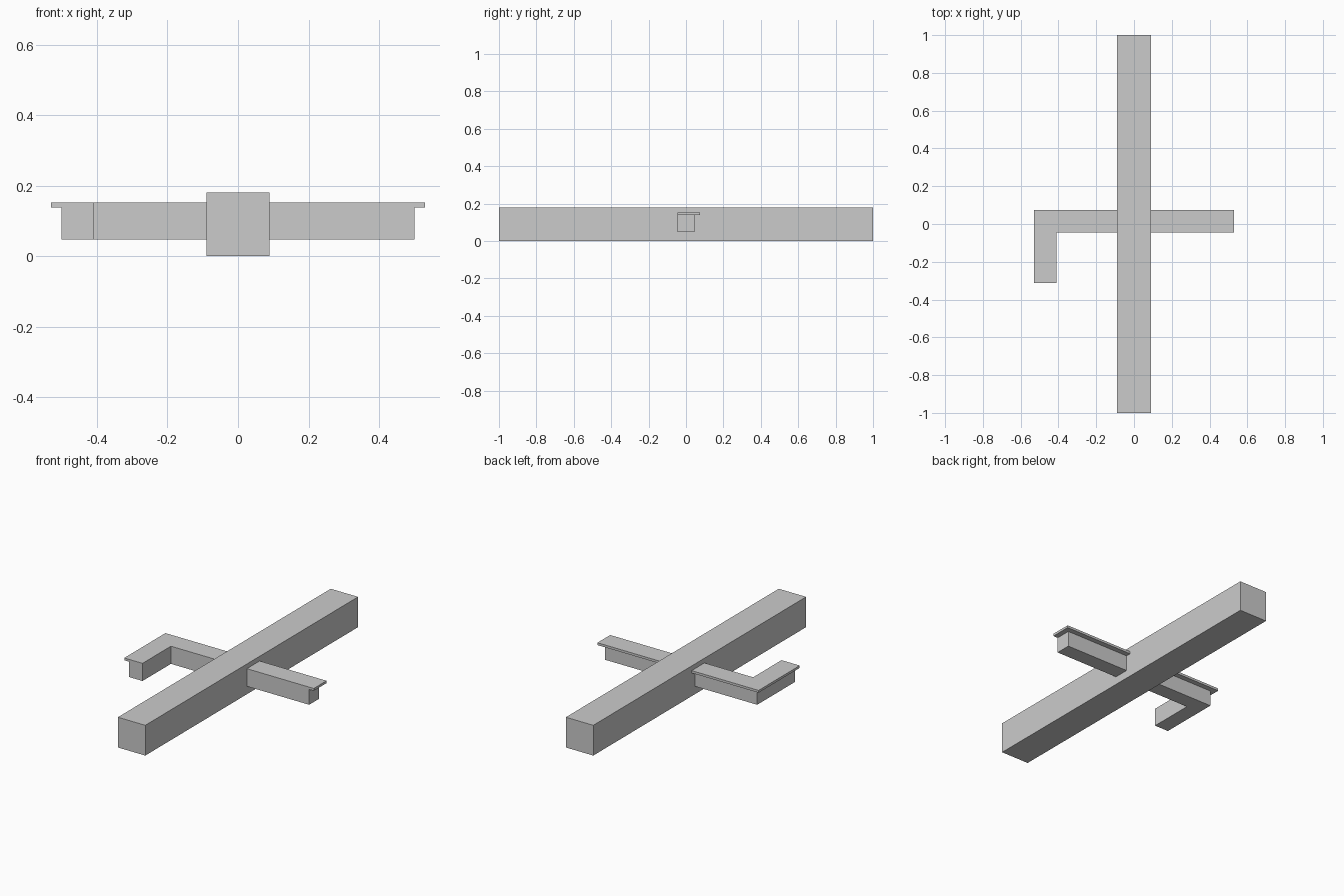
import bpy, bmesh

if "Cube" in bpy.data.objects:
    bpy.data.objects.remove(bpy.data.objects["Cube"])

# Arm cross-section: (offset outward from path, height), with a thin lip on the outer side
PROFILE = [(-0.045, 0.047), (0.045, 0.047), (0.045, 0.138),
           (0.075, 0.138), (0.075, 0.152), (-0.045, 0.152)]


def finish(name, bm):
    bmesh.ops.remove_doubles(bm, verts=bm.verts, dist=1e-5)
    bmesh.ops.recalc_face_normals(bm, faces=bm.faces)
    mesh = bpy.data.meshes.new(name)
    bm.to_mesh(mesh)
    bm.free()
    obj = bpy.data.objects.new(name, mesh)
    bpy.context.collection.objects.link(obj)
    return obj


def make_arm(name, side, front_y):
    """Sweep the profile out from the beam, around a mitred corner, to front_y."""
    bm = bmesh.new()
    rings = [
        [bm.verts.new((side * 0.09, d, z)) for d, z in PROFILE],
        [bm.verts.new((side * (0.455 + d), d, z)) for d, z in PROFILE],
        [bm.verts.new((side * (0.455 + d), front_y, z)) for d, z in PROFILE],
    ]
    # The inner corner coincides with the end when there is no forward leg
    n = len(PROFILE)
    for a, b in zip(rings, rings[1:]):
        for i in range(n):
            j = (i + 1) % n
            bm.faces.new((a[i], a[j], b[j], b[i]))
    bm.faces.new(rings[0])
    bm.faces.new(rings[-1])
    return finish(name, bm)


# Long square main beam
bm = bmesh.new()
bmesh.ops.create_cube(bm, size=1)
bmesh.ops.scale(bm, vec=(0.18, 2, 0.18), verts=bm.verts)
bmesh.ops.translate(bm, vec=(0, 0, 0.09), verts=bm.verts)
finish("main_beam", bm)

# Bent arm on the left, straight arm on the right
make_arm("bent_arm", -1, -0.312)
make_arm("straight_arm", 1, -0.045)
